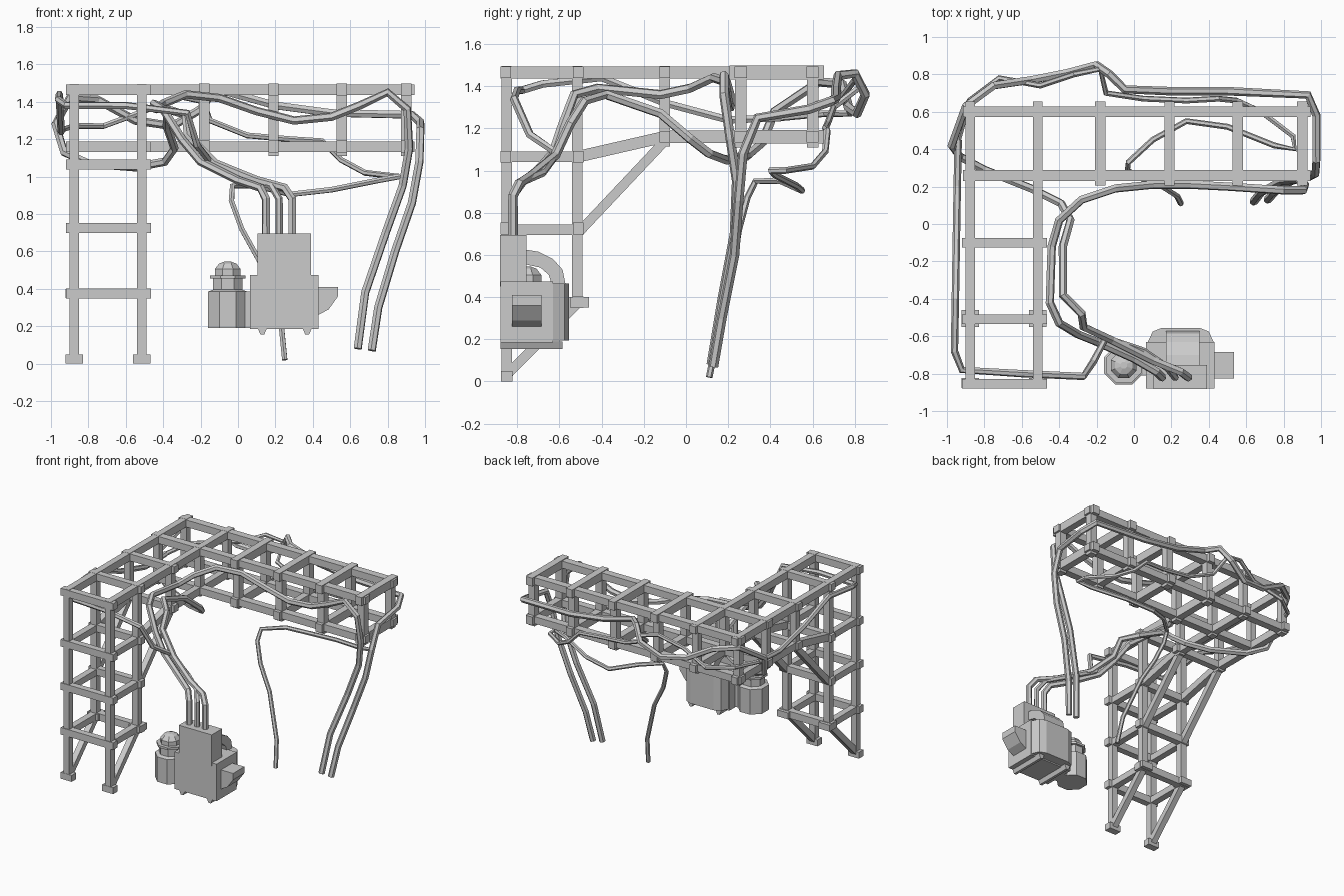
import bpy, bmesh, math
from mathutils import Vector, Matrix


def finish(name, bm):
    bmesh.ops.recalc_face_normals(bm, faces=bm.faces)
    me = bpy.data.meshes.new(name)
    bm.to_mesh(me)
    bm.free()
    ob = bpy.data.objects.new(name, me)
    bpy.context.collection.objects.link(ob)
    return ob


def box(bm, x0, x1, y0, y1, z0, z1):
    m = Matrix.Translation(((x0 + x1) / 2, (y0 + y1) / 2, (z0 + z1) / 2))
    bmesh.ops.create_cube(bm, size=1, matrix=m @ Matrix.Diagonal((x1 - x0, y1 - y0, z1 - z0, 1)))


def block(bm, c, s):
    box(bm, *[v for i in range(3) for v in (c[i] - s[i] / 2, c[i] + s[i] / 2)])


def bar(bm, p, q, w=0.05, h=0.05):
    p, q = Vector(p), Vector(q)
    d = q - p
    rot = d.to_track_quat('Z', 'Y').to_matrix().to_4x4()
    m = Matrix.Translation((p + q) / 2) @ rot @ Matrix.Diagonal((w, h, d.length, 1))
    bmesh.ops.create_cube(bm, size=1, matrix=m)


def prism(bm, profile, axis, a, b):
    # extrude a 2D profile along one axis from a to b
    def put(u, v, t):
        c = [u, v]
        c.insert(axis, t)
        return bm.verts.new(c)
    lo = [put(u, v, a) for u, v in profile]
    hi = [put(u, v, b) for u, v in profile]
    n = len(profile)
    bm.faces.new(lo)
    bm.faces.new(hi[::-1])
    for i in range(n):
        bm.faces.new((lo[i], lo[(i + 1) % n], hi[(i + 1) % n], hi[i]))


def hose(name, pts, r):
    cu = bpy.data.curves.new(name, 'CURVE')
    cu.dimensions = '3D'
    cu.bevel_depth = r
    cu.bevel_resolution = 1
    cu.use_fill_caps = True
    sp = cu.splines.new('POLY')
    sp.points.add(len(pts) - 1)
    for sp_pt, p in zip(sp.points, pts):
        sp_pt.co = (*p, 1)
    sp.use_smooth = False
    ob = bpy.data.objects.new(name, cu)
    bpy.context.collection.objects.link(ob)


TX = (-0.875, -0.515)                  # two planes of the side arm
AY = (0.26, 0.6)                       # two planes of the back arm
TOP, LOW, SIDE = 1.465, 1.16, 1.065

# Tower and side arm running front to back
bm = bmesh.new()
for x in TX:
    bar(bm, (x, -0.85, 0), (x, -0.85, 1.495))
    bar(bm, (x, -0.515, 0.35), (x, -0.515, 1.495))
    for y in (-0.1,) + AY:
        bar(bm, (x, y, 1.115), (x, y, 1.495))
    bar(bm, (x, -0.88, TOP), (x, 0.655, TOP), h=0.058)
    for z in (0.375, 0.72, SIDE):
        bar(bm, (x, -0.875, z), (x, -0.485, z))
    bar(bm, (x, -0.515, SIDE), (x, -0.1, LOW), 0.05, 0.055)
    bar(bm, (x, -0.1, LOW), (x, 0.655, LOW), h=0.058)
    bar(bm, (x, -0.515, 0.70), (x, -0.1, 1.14), 0.045, 0.045)     # braces
    bar(bm, (x, -0.515, 0.37), (x, -0.85, 0.03), 0.045, 0.045)
    block(bm, (x, -0.85, 0.025), (0.095, 0.055, 0.05))
    block(bm, (x, -0.505, 0.375), (0.095, 0.09, 0.05))
for y in (-0.855, -0.51):
    for z in (0.375, 0.725, SIDE, TOP):
        bar(bm, (-0.92, y, z), (-0.465, y, z), h=0.055)
for z in (LOW, TOP):
    bar(bm, (-0.92, -0.1, z), (-0.465, -0.1, z), h=0.055)
finish("tower_frame", bm)

# Back arm running left to right
bm = bmesh.new()
for y in AY:
    bar(bm, (-0.915, y, TOP), (0.943, y, TOP), 0.058, 0.055)
    bar(bm, (-0.915, y, LOW), (0.943, y, LOW), 0.058, 0.055)
    for x in (-0.18, 0.19, 0.555, 0.9):
        bar(bm, (x, y, 1.11), (x, y, 1.495), 0.055, 0.055)
for x in (-0.18, 0.19, 0.555, 0.9):
    for z in (LOW, TOP):
        bar(bm, (x, 0.205, z), (x, 0.655, z), 0.055, 0.065)
finish("arm_frame", bm)

# Machine body, upper housing, skids and tank link
bm = bmesh.new()
box(bm, 0.065, 0.43, -0.88, -0.63, 0.185, 0.475)
box(bm, 0.105, 0.39, -0.882, -0.755, 0.45, 0.695)
box(bm, 0.0, 0.08, -0.81, -0.70, 0.19, 0.385)
for x in (0.13, 0.37):
    prism(bm, [(x - 0.025, 0.19), (x - 0.01, 0.155), (x + 0.01, 0.155), (x + 0.025, 0.19)], 1, -0.88, -0.585)
finish("machine_body", bm)

bm = bmesh.new()
prism(bm, [(0.07, -0.64), (0.1, -0.575), (0.15, -0.555), (0.35, -0.555), (0.4, -0.575), (0.43, -0.64)], 2, 0.195, 0.465)
finish("machine_back_housing", bm)

bm = bmesh.new()
outer = [(-0.76, 0.625), (-0.70, 0.615), (-0.63, 0.58), (-0.585, 0.53), (-0.57, 0.455)]
inner = [(-0.635, 0.455), (-0.65, 0.505), (-0.69, 0.54), (-0.76, 0.555)]
prism(bm, outer + inner, 0, 0.17, 0.35)
finish("machine_duct", bm)

bm = bmesh.new()
prism(bm, [(0.42, 0.41), (0.535, 0.41), (0.535, 0.36), (0.485, 0.29), (0.42, 0.255)], 1, -0.825, -0.685)
finish("machine_chute", bm)

# Eight-sided tank with collar and dome
bm = bmesh.new()
profile = [(0.113, 0.19), (0.113, 0.385), (0.085, 0.395), (0.085, 0.455), (0.103, 0.455),
           (0.103, 0.472), (0.075, 0.472), (0.075, 0.505), (0.05, 0.535), (0.02, 0.545)]
rings = [[bm.verts.new((-0.055 + r * math.cos(math.pi * (i + .5) / 4),
                        -0.755 + r * math.sin(math.pi * (i + .5) / 4), z)) for i in range(8)]
         for r, z in profile]
for a, b in zip(rings, rings[1:]):
    for i in range(8):
        bm.faces.new((a[i], a[(i + 1) % 8], b[(i + 1) % 8], b[i]))
bm.faces.new(rings[0][::-1])
bm.faces.new(rings[-1])
finish("machine_tank", bm)

# Hoses: floor end first, machine end last
hose("front_hose", [
    (0.64, 0.12, 0.08), (0.68, 0.17, 0.38), (0.79, 0.23, 0.7), (0.88, 0.24, 0.95), (0.915, 0.21, 1.15),
    (0.905, 0.18, 1.36), (0.8, 0.18, 1.45), (0.65, 0.19, 1.38), (0.5, 0.2, 1.32), (0.3, 0.21, 1.3),
    (0.1, 0.21, 1.35), (-0.1, 0.19, 1.42), (-0.28, 0.13, 1.44), (-0.4, 0.02, 1.39), (-0.44, -0.12, 1.36),
    (-0.45, -0.42, 1.39), (-0.4, -0.53, 1.36), (-0.3, -0.59, 1.2), (-0.2, -0.63, 1.08),
    (0.0, -0.72, 0.98), (0.12, -0.79, 0.94), (0.15, -0.82, 0.88), (0.15, -0.82, 0.68)], 0.023)
hose("wrap_hose", [
    (0.715, 0.13, 0.07), (0.75, 0.17, 0.3), (0.84, 0.23, 0.6), (0.93, 0.25, 0.86), (0.97, 0.27, 1.08),
    (0.975, 0.34, 1.25), (0.975, 0.58, 1.29), (0.93, 0.69, 1.33), (0.5, 0.71, 1.34), (0.2, 0.71, 1.38),
    (-0.05, 0.72, 1.45), (-0.13, 0.8, 1.46), (-0.2, 0.85, 1.36), (-0.35, 0.81, 1.27), (-0.55, 0.77, 1.3),
    (-0.75, 0.74, 1.41), (-0.9, 0.63, 1.42), (-0.975, 0.42, 1.28), (-0.93, 0.36, 1.13),
    (-0.8, 0.29, 1.07), (-0.55, 0.19, 1.05), (-0.39, 0.11, 1.08), (-0.34, 0.02, 1.15),
    (-0.38, -0.12, 1.27), (-0.38, -0.38, 1.36), (-0.28, -0.48, 1.33), (-0.27, -0.55, 1.22),
    (-0.12, -0.62, 1.07), (0.1, -0.73, 0.98), (0.25, -0.79, 0.94), (0.29, -0.82, 0.88), (0.29, -0.82, 0.68)], 0.023)
hose("thin_hose_back", [
    (0.25, 0.11, 0.02), (0.23, 0.15, 0.22), (0.12, 0.22, 0.54), (0.02, 0.25, 0.72), (-0.035, 0.29, 0.87),
    (-0.03, 0.33, 0.95), (0.1, 0.45, 0.95), (0.28, 0.55, 0.905), (0.5, 0.52, 0.93), (0.75, 0.42, 0.98),
    (0.86, 0.4, 1.0), (0.85, 0.47, 1.0), (0.68, 0.6, 1.02), (0.55, 0.66, 1.09), (0.45, 0.67, 1.19),
    (0.28, 0.66, 1.2), (0.05, 0.67, 1.22), (-0.15, 0.7, 1.3), (-0.18, 0.83, 1.4), (-0.32, 0.8, 1.43),
    (-0.5, 0.74, 1.35), (-0.72, 0.78, 1.27), (-0.88, 0.66, 1.27), (-0.94, 0.45, 1.25)], 0.016)
hose("thin_hose_side", [
    (-0.94, 0.45, 1.25), (-0.945, 0.2, 1.24), (-0.95, -0.1, 1.32), (-0.955, -0.4, 1.44), (-0.96, -0.68, 1.41),
    (-0.92, -0.78, 1.38), (-0.6, -0.8, 1.38), (-0.27, -0.815, 1.34), (-0.22, -0.74, 1.17),
    (-0.15, -0.61, 1.08), (0.05, -0.68, 0.99), (0.18, -0.77, 0.95), (0.22, -0.82, 0.88), (0.22, -0.82, 0.68)], 0.02)
